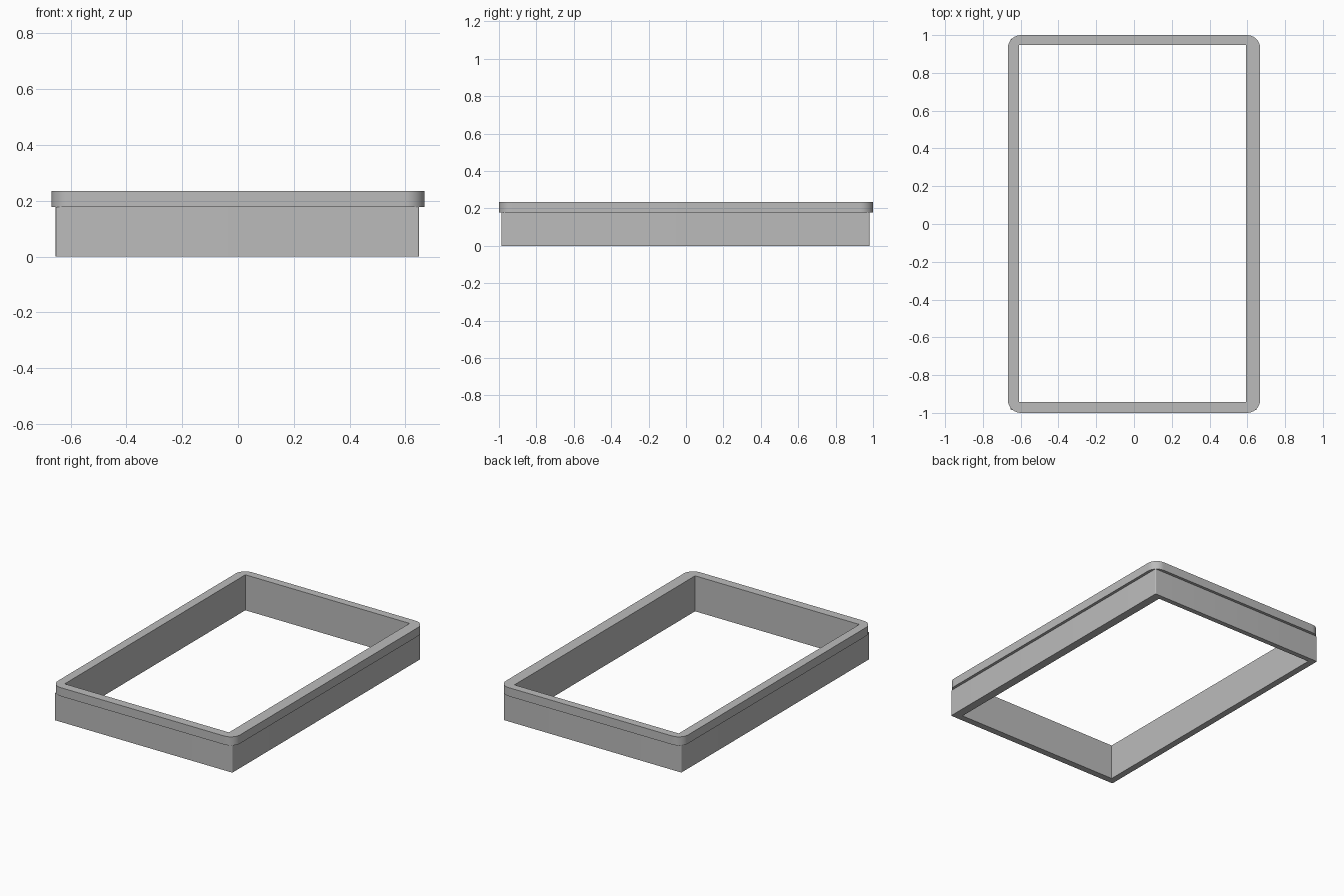
import bpy
import bmesh
from math import cos, sin, pi

old = bpy.data.objects.get("Cube")
if old:
    bpy.data.objects.remove(old, do_unlink=True)

# One plain grey for the whole frame
GREY = (0.5, 0.5, 0.5, 1.0)
grey = bpy.data.materials.new("plain grey")
grey.use_nodes = True
grey.diffuse_color = GREY
grey.node_tree.nodes["Principled BSDF"].inputs["Base Color"].default_value = GREY

STEPS = 10  # segments per rounded corner


def rounded_loop(x0, x1, y0, y1, radius):
    """Counter-clockwise rectangle outline with rounded corners."""
    centres = ((x1 - radius, y1 - radius), (x0 + radius, y1 - radius),
               (x0 + radius, y0 + radius), (x1 - radius, y0 + radius))
    return [(cx + radius * cos((q + i / STEPS) * pi / 2),
             cy + radius * sin((q + i / STEPS) * pi / 2))
            for q, (cx, cy) in enumerate(centres) for i in range(STEPS + 1)]


def ring(name, outer, inner, radius, z0, z1):
    """Rectangular ring: rounded outside, square opening, closed on all sides."""
    out = rounded_loop(*outer, radius)
    x0, x1, y0, y1 = inner
    hole = [(x1, y1), (x0, y1), (x0, y0), (x1, y0)]
    bm = bmesh.new()

    def level(z):
        return ([bm.verts.new((x, y, z)) for x, y in out],
                [bm.verts.new((x, y, z)) for x, y in hole])

    (ob, ib), (ot, it) = level(z0), level(z1)
    n, c = len(out), STEPS + 1
    for i in range(n):  # outer wall
        j = (i + 1) % n
        bm.faces.new((ob[i], ob[j], ot[j], ot[i])).smooth = True
    for k in range(4):
        m = (k + 1) % 4
        bm.faces.new((ib[m], ib[k], it[k], it[m]))  # opening wall
        for o, h in ((ob, ib), (ot, it)):
            # corner fan, then the straight strip to the next corner
            for i in range(k * c, k * c + STEPS):
                bm.faces.new((h[k], o[i], o[i + 1]))
            bm.faces.new((h[k], o[k * c + STEPS], o[(m * c) % n], h[m]))
    bmesh.ops.recalc_face_normals(bm, faces=bm.faces)
    mesh = bpy.data.meshes.new(name)
    bm.to_mesh(mesh)
    bm.free()
    mesh.materials.append(grey)
    obj = bpy.data.objects.new(name, mesh)
    bpy.context.collection.objects.link(obj)
    bpy.ops.object.select_all(action="DESELECT")
    obj.select_set(True)
    bpy.context.view_layer.objects.active = obj
    bpy.ops.object.shade_smooth_by_angle(angle=pi / 6)
    return obj


OPENING = (-0.61, 0.593, -0.942, 0.948)

# Lower wall and the wider lip around its top
ring("frame_wall", (-0.653, 0.649, -0.986, 0.981), OPENING, 0.006, 0.0, 0.178)
ring("top_rim", (-0.668, 0.668, -1.0, 1.0), OPENING, 0.07, 0.178, 0.235)
